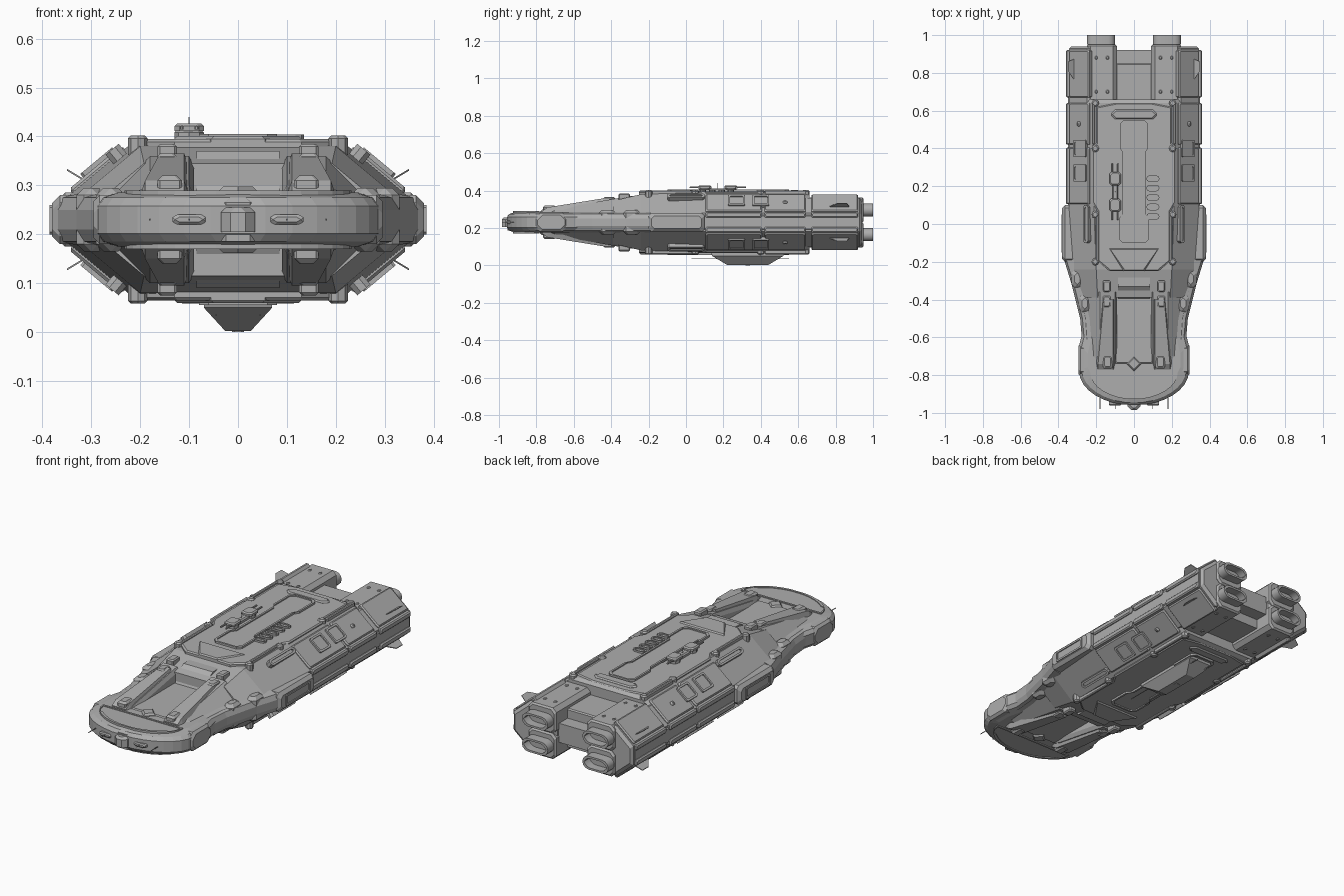
import bpy, bmesh
from math import copysign, cos, sin, pi, radians

if "Cube" in bpy.data.objects:
    bpy.data.objects.remove(bpy.data.objects["Cube"])

MID_HEIGHT = .23   # the hull is symmetrical above and below this height
DECK = .165        # deck distance from the middle
BAND = .05         # half height of the waist
FLANK_SLOPE = 1.2  # outward run of the flank per unit of drop
LEFT_RIGHT, TOP_BOTTOM, ALL_FOUR = "X", "Z", "XZ"
GREY = (.42, .42, .42, 1)

hull_grey = bpy.data.materials.new("hull_grey")
hull_grey.use_nodes = True
hull_grey.diffuse_color = GREY
hull_grey.node_tree.nodes["Principled BSDF"].inputs["Base Color"].default_value = GREY


def loft(name, rings, mirror="", smooth=False):
    """Skin rings of equal length, cap both ends, then mirror the part."""
    bm = bmesh.new()
    loops = [[bm.verts.new(point) for point in ring] for ring in rings]
    for lower, upper in zip(loops, loops[1:]):
        for i in range(len(lower)):
            bm.faces.new((lower[i - 1], lower[i], upper[i], upper[i - 1]))
    bm.faces.new(loops[0])
    bm.faces.new(loops[-1])
    bmesh.ops.recalc_face_normals(bm, faces=bm.faces)
    mesh = bpy.data.meshes.new(name)
    bm.to_mesh(mesh)
    bm.free()
    mesh.materials.append(hull_grey)
    part = bpy.data.objects.new(name, mesh)
    part.location.z = MID_HEIGHT
    bpy.context.collection.objects.link(part)
    if mirror:
        modifier = part.modifiers.new("mirror", "MIRROR")
        modifier.use_axis = [axis in mirror for axis in "XYZ"]
        modifier.use_mirror_merge = False
    if smooth:
        bpy.ops.object.select_all(action="DESELECT")
        part.select_set(True)
        bpy.context.view_layer.objects.active = part
        bpy.ops.object.shade_smooth_by_angle(angle=radians(35))


# Ways to lay an outline: on deck, facing aft, facing sideways, or on the flank
def on_deck(u, v, h):
    return u, v, h


def facing_aft(u, v, h):
    return u, h, v


def facing_side(u, v, h):
    return h, u, v


def on_flank(u, v, h):
    length = (FLANK_SLOPE ** 2 + 1) ** .5
    run, drop = FLANK_SLOPE / length, 1 / length
    return .21 + u * run + h * drop, v, DECK - u * drop + h * run


def stack(name, outline, layers, place=on_deck, mirror="", smooth=False):
    """Raise an outline through layers of (inset, height)."""
    cu, cv = ((min(values) + max(values)) / 2 for values in zip(*outline))

    def pull(a, centre, inset):
        return a - copysign(min(inset, abs(a - centre)), a - centre)
    loft(name, [[place(pull(u, cu, inset), pull(v, cv, inset), height) for u, v in outline]
                for inset, height in layers], mirror, smooth)


def raised(name, outline, top, place=on_deck, mirror="", depth=BAND, edge=.006):
    """A plate or block with a chamfered upper edge."""
    stack(name, outline, [(0, top - depth), (0, top - edge), (edge, top)], place, mirror)


def framed(name, outline, top, place=on_deck, mirror="", rim=.01, dip=.006, smooth=False):
    """A rim standing around a sunken panel."""
    stack(name, outline, [(0, top - BAND), (0, top), (rim, top), (rim, top - dip)],
          place, mirror, smooth)


def rect(u, v, width, height, cut=.005):
    """Rectangle about a centre, with clipped corners."""
    a, b = width / 2, height / 2
    quarter = [(a, b - cut), (a - cut, b)]
    half = quarter + [(-x, y) for x, y in reversed(quarter)]
    return [(u + x, v + y) for x, y in half] + [(u - x, v - y) for x, y in half]


def pill(u, v, width, height, steps=6):
    r, points = height / 2, []
    for side in (1, -1):
        for i in range(steps + 1):
            angle = pi * (i / steps - .5)
            points.append((u + side * (width / 2 - r + r * cos(angle)), v + side * r * sin(angle)))
    return points


def both(half):
    return half + [(-x, y) for x, y in reversed(half)]


def section(y, width, height, waist=BAND):
    """Eight-sided section whose flanks keep one slope."""
    deck = width - (height - waist) * FLANK_SLOPE
    side = [(deck, height), (width, waist), (width, -waist), (deck, -height)]
    return [(x, y, z) for x, z in both(side)]


# Main hull and waist band
loft("main_hull", [section(-.39, .27, .115), section(-.24, .32, .15), section(.1, .345, .16),
                   section(.64, .345, .16), section(.66, .33, .15)])
loft("waist_band", [section(y, width, BAND, .035) for y, width in
                    ((-.72, .26), (-.5, .275), (-.22, .34), (.1, .35), (.92, .35))])

# Forward forks on both sides of the open bay, with raised rails
for y, next_y, height, next_height in ((-.76, -.7, .05, .07), (-.7, -.36, .07, .13)):
    loft("forward_fork", [[(.09, at, 0), (.09, at, h - .02), (.1, at, h), (.18, at, h),
                           (.2 + h / 2, at, .045), (.2 + h / 2, at, 0)]
                          for at, h in ((y, height), (next_y, next_height))], ALL_FOUR)
loft("fork_rail", [[(.1, y, h - .03), (.11, y, h), (outer - .01, y, h), (outer, y, h - .03)]
                   for y, h, outer in ((-.77, .06, .2), (-.74, .08, .2), (-.4, .135, .17))], ALL_FOUR)
raised("fork_tip_pod", rect(.14, -.73, .05, .07), .09, mirror=ALL_FOUR, edge=.01)
raised("bay_floor", rect(0, -.54, .2, .4), .06, mirror=TOP_BOTTOM)
loft("bay_back_plate", [[(-.085, y, z), (.085, y, z), (.085, y + .06, z), (-.085, y + .06, z)]
                        for y, z in ((-.4, BAND), (-.37, .11), (-.33, .14))], TOP_BOTTOM)

# Rounded nose with a rim, hatches and small sensors
bow = [(.29 * cos(i * pi / 16), -.78 - .18 * sin(i * pi / 16)) for i in range(8)]
stack("nose", both([(.27, -.56), (.29, -.64)] + bow),
      [(.045, -.055), (.012, -.045), (0, -.028), (0, .028), (.012, .045), (.045, .055)])
framed("nose_rim", both([(x * .8, y * .8 - .16) for x, y in bow]), .06,
       mirror=TOP_BOTTOM, dip=.004)
raised("nose_hatch", pill(0, -.74, .08, .08, 2), .068, mirror=TOP_BOTTOM, edge=.01)
raised("nose_tip", rect(0, -.95, .07, .07, .02), .025, edge=.01)
raised("nose_tip_cap", rect(0, -.93, .09, .05, .02), .045, depth=.09, edge=.01)
stack("nose_sensor", pill(.1, 0, .07, .02, 3), [(0, -.9), (0, -.955), (.005, -.96)],
      facing_aft, LEFT_RIGHT)
for x in (.1, .18):
    raised("nose_probe", rect(x, -.95, .003, .06, .001), .002, mirror=LEFT_RIGHT, depth=.004, edge=.001)
raised("nose_cheek", rect(-.72, 0, .17, .1, .025), .295, facing_side, LEFT_RIGHT, edge=.012)

# Side sponsons and the raked arms ahead of them
raised("side_sponson", rect(-.05, 0, .3, .1, .015), .38, facing_side, LEFT_RIGHT, .08, .016)
framed("sponson_recess", rect(-.05, 0, .2, .06), .385, facing_side, LEFT_RIGHT)
loft("raked_arm", [[(x + dx, y, z) for dx, z in ((-.05, .055), (-.012, .045), (0, .02),
                                                 (0, -.02), (-.012, -.045), (-.05, -.055))]
                   for y, x in ((-.62, .275), (-.5, .285), (-.32, .33), (-.19, .37))], LEFT_RIGHT)
for y, x in ((-.42, .26), (-.29, .3)):
    raised("arm_box", rect(x, y, .06, .09, .015), .065, mirror=ALL_FOUR, edge=.015)

# Sloped armour, windows, slots and vents on all four flanks
for y, length in ((.255, .3), (.53, .22), (.795, .25)):
    raised("flank_armour", rect(.1, y, .14, length), .008, on_flank, ALL_FOUR)
    for z in (.04, -.04):
        raised("waist_armour", rect(y, z, length, .03), .36, facing_side, LEFT_RIGHT)
for y in (.27, .4):
    framed("flank_window", rect(.09, y, .085, .09), .017, on_flank, ALL_FOUR)
framed("flank_slot", rect(.05, 0, .035, .2, .01), .014, on_flank, ALL_FOUR)
raised("flank_vent", rect(.1, .53, .02, .025), .016, on_flank, ALL_FOUR)

# Layered decks, top and bottom
raised("main_deck", both([(.1, .64), (.2, .62), (.2, .43), (.22, .41), (.22, .11),
                          (.19, .06), (.19, -.2), (.13, -.25)]), DECK, mirror=TOP_BOTTOM)
raised("deck_prow", both([(.13, -.13), (.055, -.25)]), DECK + .006, mirror=TOP_BOTTOM)
framed("deck_frame", both([(.055, .55), (.075, .53), (.075, .4), (.06, .38), (.06, .05),
                           (.08, .03), (.08, -.08), (.06, -.1)]), .175, mirror=TOP_BOTTOM)
raised("deck_rear_step", rect(0, .58, .24, .05, .02), .172, mirror=TOP_BOTTOM)
for y in (.64, .4, .05, -.2):
    raised("conduit_joint", pill(.205, y, .04, .04, 4), .172, mirror=ALL_FOUR)
for x, y, length in ((.215, .53, .22), (.195, -.08, .25)):
    raised("deck_conduit", rect(x, y, .016, length), .171, mirror=ALL_FOUR, edge=.004)
for y, top in ((-.41, .135), (-.33, .155)):
    raised("shoulder_box", rect(.145, y, .04, .06), top, mirror=ALL_FOUR)

# Pill-shaped hatches beside the frame
for i in range(5):
    framed("deck_hatch", pill(.1, .04 + i * .05, .07, .035, 4), .174, rim=.006)

# Twin turrets on the right of the upper deck
for y, aim in ((.1, -1), (.24, 1)):
    raised("turret_base", pill(-.1, y, .06, .06, 4), .184)
    raised("turret_head", rect(-.1, y, .06, .07, .01), .197, depth=.016)
    for x in (-.115, -.085):
        raised("turret_barrel", rect(x, y + aim * .04, .008, .08, .002), .192, depth=.008, edge=.002)
raised("turret_link", rect(-.1, .17, .03, .1), .182)
raised("antenna", rect(-.1, .17, .002, .002, .0005), .21, edge=.0005)

# Keel gondola below the hull
loft("keel_gondola", [[(-w, .33 - l, z), (w, .33 - l, z), (w, .33 + l, z), (-w, .33 + l, z)]
                      for w, l, z in ((.07, .2, -.15), (.07, .19, -.18), (.026, .11, -.228))])
raised("keel_sensor", rect(0, .33, .025, .025), -.21, depth=.02)
for x in (-.045, .045):
    raised("keel_probe", rect(x, .29, .004, .52, .001), -.193, depth=.004, edge=.001)

# Engine pods, the bridge between them, and the nozzles
upper = [(.095, .09), (.115, .13), (.25, .13), (.345, BAND)]
raised("engine_pod", upper + [(x, -z) for x, z in reversed(upper)], .94, facing_aft, LEFT_RIGHT, .32, .012)
raised("engine_spine", rect(.17, .067, .16, .134, .02), .95, facing_aft, ALL_FOUR, .33, .008)
raised("engine_bridge", rect(0, .72, .22, .26), .1, depth=.2)
framed("engine_nozzle", pill(.175, .066, .15, .07), 1, facing_aft, ALL_FOUR, dip=.045, smooth=True)
for x in (.14, .2):
    for y in (.7, .88):
        raised("pod_latch", rect(x, y, .015, .02), .138, mirror=ALL_FOUR, edge=.003)
loft("stabiliser_fin", [[(.3, .74, z), (.3, .88, z), (.35, .86, z + .03), (.35, .81, z + .03)]
                        for z in (.07, .074)], ALL_FOUR)
